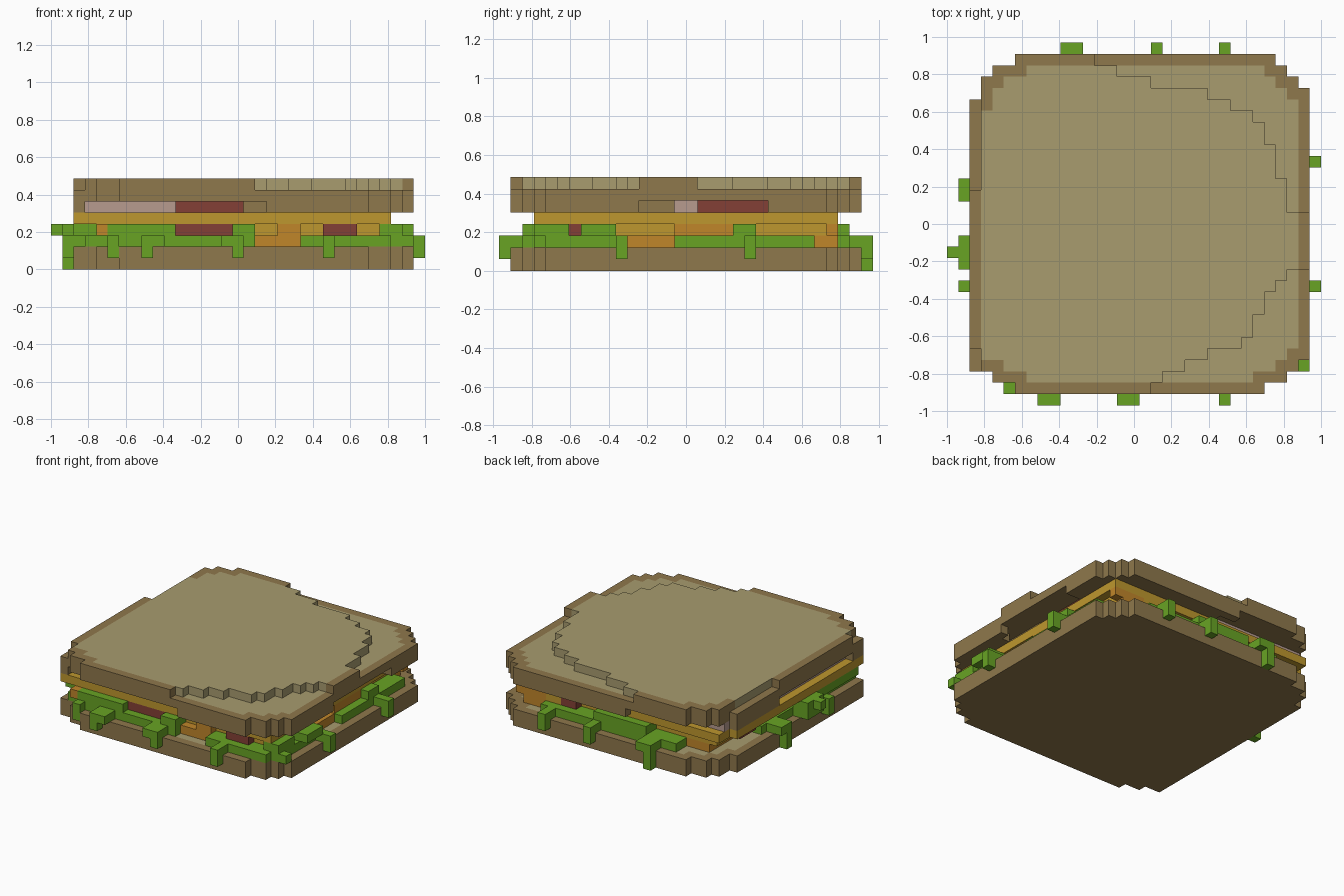
import bpy
import bmesh

if "Cube" in bpy.data.objects:
    bpy.data.objects.remove(bpy.data.objects["Cube"], do_unlink=True)

UNIT = 2 / 33                      # edge of one building block
ORIGIN = (-1.0, -16 * UNIT, 0.0)


def make_material(name, rgb):
    """Flat material from a display colour, converted to linear."""
    linear = [((c / 255 + 0.055) / 1.055) ** 2.4 for c in rgb] + [1.0]
    mat = bpy.data.materials.new(name)
    mat.use_nodes = True
    mat.diffuse_color = linear
    shader = next(n for n in mat.node_tree.nodes if n.type == 'BSDF_PRINCIPLED')
    shader.inputs["Base Color"].default_value = linear
    return mat


crust = make_material("crust brown", (143, 120, 76))
crumb = make_material("bread crumb", (168, 156, 111))
green = make_material("lettuce green", (104, 164, 36))
yellow = make_material("cheese yellow", (190, 151, 46))
orange = make_material("cheese orange", (192, 134, 42))
red = make_material("tomato red", (132, 64, 54))
pink = make_material("ham pink", (183, 155, 143))


def box(i0, i1, j0, j1, k0, k1):
    return {(i, j, k) for i in range(i0, i1)
            for j in range(j0, j1) for k in range(k0, k1)}


def boxes(*limits):
    return set().union(*(box(*b) for b in limits))


# Slice outline: full square with stepped corners (row: first, last column)
ROW_SPANS = {1: (6, 28), 2: (4, 30), 3: (2, 31), 27: (3, 32),
             28: (3, 31), 29: (4, 30), 30: (6, 29)}
outline = {(i, j) for j in range(1, 31)
           for i in range(*ROW_SPANS.get(j, (2, 32)))}
interior = {(i, j) for i, j in outline
            if all((i + a, j + b) in outline
                   for a in (-1, 0, 1) for b in (-1, 0, 1))}


def layer(cells, k):
    return {(i, j, k) for i, j in cells}


# The top slice sags: its raised part ends at a different column in each row
RAISED_END = [18, 19, 21, 23, 26, 27, 27, 28, 28, 29, 30] + [32] * 5 + \
    [30] * 3 + [29] * 3 + [28, 28, 27, 25, 23, 18, 15, 13]
left_sag = {(2, j) for j in range(1, 31) if not 5 <= j < 19}
raised = {(i, j) for i, j in outline if i < RAISED_END[j - 1]} - left_sag
sagging = {(i, j) for i, j in outline
           if i > RAISED_END[j - 1] and not 12 <= j < 23} | (left_sag & outline)

bottom_bread = layer(outline, 0) | layer(outline, 1)
top_bread = layer(sagging, 5) | layer(outline, 6) | layer(raised, 7) \
    | boxes((17, 20, 5, 9, 5, 6), (24, 29, 10, 15, 5, 6))

# Lettuce: edge leaves, frills past the crust and hanging tips
leaf_edges = boxes(
    (5, 18, 2, 4, 2, 3), (22, 30, 2, 4, 2, 3), (29, 31, 3, 10, 2, 3),
    (29, 31, 15, 27, 2, 3), (8, 26, 28, 30, 2, 3), (3, 5, 3, 21, 2, 3))
leaf_tops = boxes(
    (5, 11, 2, 4, 3, 4), (16, 18, 2, 4, 3, 4), (29, 31, 3, 6, 3, 4),
    (29, 32, 7, 10, 3, 4), (29, 31, 20, 22, 3, 4), (12, 19, 28, 30, 3, 4),
    (2, 4, 4, 12, 3, 4))
frills = boxes(
    (8, 10, 0, 2, 2, 3), (15, 17, 0, 2, 2, 3), (24, 25, 0, 2, 2, 3),
    (5, 6, 1, 2, 1, 3), (31, 32, 3, 4, 2, 3), (31, 33, 10, 11, 2, 3),
    (31, 33, 21, 22, 2, 3), (10, 12, 30, 32, 2, 3), (18, 19, 30, 32, 2, 3),
    (24, 25, 30, 32, 2, 3), (1, 3, 18, 20, 2, 3), (1, 3, 12, 15, 2, 4),
    (0, 1, 13, 14, 3, 4), (1, 3, 10, 11, 2, 3))
TIPS = [(8, 0), (16, 0), (24, 0), (32, 10), (32, 21), (18, 31), (24, 31), (1, 10)]
tips = {(i, j, 1) for i, j in TIPS} | boxes((10, 11, 31, 32, 0, 2),
                                           (1, 2, 18, 19, 0, 2))
lettuce = leaf_edges | leaf_tops | frills | tips

# Fillings
tomato = boxes((11, 16, 3, 10, 3, 4), (24, 27, 3, 8, 3, 4), (27, 30, 6, 7, 3, 4),
               (3, 5, 22, 25, 3, 4), (22, 24, 27, 29, 3, 4),
               (11, 17, 4, 10, 5, 6), (24, 29, 17, 23, 5, 6))
ham = box(3, 24, 5, 28, 5, 6) | box(24, 28, 15, 17, 5, 6)
orange_cheese = boxes(
    (5, 29, 4, 28, 2, 3), (18, 22, 3, 5, 2, 3), (27, 30, 10, 15, 2, 3),
    (24, 29, 27, 29, 2, 3), (4, 5, 2, 4, 3, 4), (20, 22, 3, 5, 3, 4),
    (27, 30, 15, 20, 3, 4), (26, 30, 28, 29, 3, 4))
yellow_cheese = {c for c in box(2, 30, 3, 29, 4, 5) if c[:2] in outline} \
    | box(4, 29, 4, 28, 3, 4) | box(22, 29, 22, 29, 3, 4)


def bottom_bread_colour(cell, normal):
    return int(cell[2] == 1 and cell[:2] in interior)


def top_bread_colour(cell, normal):
    return int(normal[2] >= 0 and cell[2] > 5 and cell[:2] in interior)


PARTS = [
    ("bottom_bread", bottom_bread, [crust, crumb], bottom_bread_colour),
    ("top_bread", top_bread, [crust, crumb], top_bread_colour),
    ("lettuce", lettuce, [green], None),
    ("tomato", tomato, [red], None),
    ("ham", ham, [pink], None),
    ("orange_cheese", orange_cheese, [orange], None),
    ("yellow_cheese", yellow_cheese, [yellow], None),
]

# Each cell belongs to the first part that claims it
owner = {}
for name, cells, mats, rule in PARTS:
    for cell in cells:
        owner.setdefault(cell, name)


def build(name, mats, rule):
    """Mesh the exposed block faces of one part."""
    bm = bmesh.new()
    verts = {}

    def corner(p):
        if p not in verts:
            verts[p] = bm.verts.new([o + c * UNIT for o, c in zip(ORIGIN, p)])
        return verts[p]

    for cell in sorted(c for c, part in owner.items() if part == name):
        for axis in range(3):
            u, v = (axis + 1) % 3, (axis + 2) % 3
            for side in (0, 1):
                normal = [0, 0, 0]
                normal[axis] = 2 * side - 1
                if tuple(a + b for a, b in zip(cell, normal)) in owner:
                    continue
                ring = []
                for du, dv in ((0, 0), (1, 0), (1, 1), (0, 1)):
                    p = list(cell)
                    p[axis] += side
                    p[u] += du
                    p[v] += dv
                    ring.append(corner(tuple(p)))
                face = bm.faces.new(ring if side else ring[::-1])
                face.material_index = rule(cell, normal) if rule else 0
    mesh = bpy.data.meshes.new(name)
    bm.to_mesh(mesh)
    bm.free()
    for mat in mats:
        mesh.materials.append(mat)
    bpy.context.collection.objects.link(bpy.data.objects.new(name, mesh))


for name, cells, mats, rule in PARTS:
    build(name, mats, rule)
